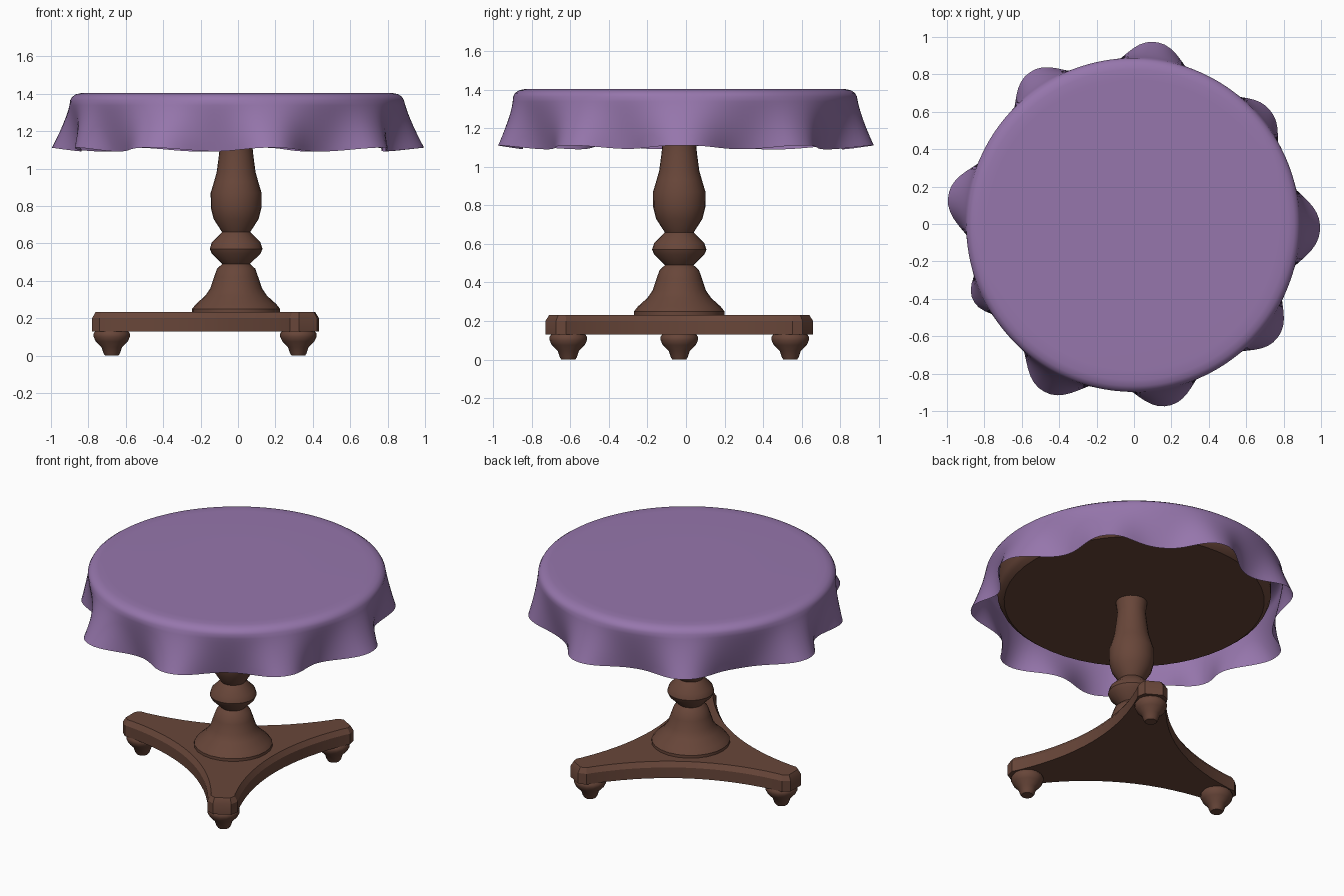
import bpy, bmesh, math
from mathutils import Vector

if "Cube" in bpy.data.objects:
    bpy.data.objects.remove(bpy.data.objects["Cube"])

CX, CY = -0.01, -0.035          # pedestal axis


def material(name, rgb):
    m = bpy.data.materials.new(name)
    m.diffuse_color = (*rgb, 1)
    m.use_nodes = True
    m.node_tree.nodes["Principled BSDF"].inputs["Base Color"].default_value = m.diffuse_color
    return m


WOOD = material("brown wood", (0.138, 0.061, 0.041))
CLOTH = material("purple cloth", (0.305, 0.181, 0.413))


def finish(bm, name, mat, angle=35, loc=(0, 0, 0)):
    me = bpy.data.meshes.new(name)
    bm.to_mesh(me)
    bm.free()
    ob = bpy.data.objects.new(name, me)
    ob.location = loc
    me.materials.append(mat)
    bpy.context.collection.objects.link(ob)
    bpy.ops.object.select_all(action='DESELECT')
    ob.select_set(True)
    bpy.context.view_layer.objects.active = ob
    bpy.ops.object.shade_smooth_by_angle(angle=math.radians(angle))
    return ob


def rings(point, rows, n, cap_first=True, cap_last=True):
    """Skin closed rings; point(row, angle) gives each vertex."""
    bm = bmesh.new()
    grid = [[bm.verts.new(point(r, 2 * math.pi * i / n)) for i in range(n)] for r in rows]
    for a, b in zip(grid, grid[1:]):
        for i in range(n):
            j = (i + 1) % n
            bm.faces.new((a[i], a[j], b[j], b[i]))
    if cap_first:
        bm.faces.new(grid[0][::-1])
    if cap_last:
        bm.faces.new(grid[-1])
    bmesh.ops.recalc_face_normals(bm, faces=bm.faces)
    return bm


def lathe(name, profile, loc, n=24, angle=35):
    bm = rings(lambda p, a: (p[0] * math.cos(a), p[0] * math.sin(a), p[1]), profile, n)
    return finish(bm, name, WOOD, angle, loc)


# Turned pedestal column
lathe("column", [(.235, .225), (.235, .25), (.215, .275), (.165, .32), (.138, .36),
                 (.118, .42), (.102, .465), (.074, .49), (.13, .545), (.141, .57),
                 (.13, .605), (.075, .66), (.12, .73), (.135, .79), (.136, .87),
                 (.118, .93), (.104, .98), (.092, 1.07), (.086, 1.13), (.095, 1.21)],
      (CX, CY, 0))

# Wooden table top under the cloth
lathe("table_top", [(.78, 1.20), (.805, 1.22), (.82, 1.25), (.82, 1.38)], (-.01, -.01, 0), 48)

# Three-armed base plate with concave sides
LEGS = [math.radians(a) for a in (60, 180, 300)]
outline = []
for a in LEGS:
    u, v = Vector((math.cos(a), math.sin(a))), Vector((-math.sin(a), math.cos(a)))
    for r, w in ((.73, -.09), (.77, -.055), (.77, .055), (.73, .09)):
        outline.append(u * r + v * w)
    b = a + math.pi / 3                       # bisector towards the next arm
    nxt = a + 2 * math.pi / 3
    p0 = u * .69 + v * .092
    p2 = (Vector((math.cos(nxt), math.sin(nxt))) * .69
          - Vector((-math.sin(nxt), math.cos(nxt))) * .092)
    c = Vector((math.cos(b), math.sin(b))) * .18
    for i in range(15):
        t = i / 14
        outline.append(p0 * (1 - t) ** 2 + c * 2 * t * (1 - t) + p2 * t * t)
bm = bmesh.new()
bottom = bm.faces.new([bm.verts.new((p.x, p.y, .13)) for p in outline])
ext = bmesh.ops.extrude_face_region(bm, geom=[bottom], use_keep_orig=True)
bmesh.ops.translate(bm, vec=(0, 0, .07), verts=[e for e in ext["geom"] if isinstance(e, bmesh.types.BMVert)])
bmesh.ops.recalc_face_normals(bm, faces=bm.faces)
top = max(bm.faces, key=lambda f: f.calc_center_median().z)
bmesh.ops.inset_region(bm, faces=[top], thickness=.02, depth=0)
for v in top.verts:
    v.co.z = .232
finish(bm, "base_plate", WOOD, 30, (CX, CY, 0))

# Turned bun feet
for i, a in enumerate(LEGS):
    lathe(f"foot_{i + 1}", [(.036, 0), (.044, .012), (.055, .045), (.085, .075), (.097, .1),
                            (.097, .118), (.085, .135)],
          (CX + .665 * math.cos(a), CY + .665 * math.sin(a), 0), 16, 40)

# Draped cloth: (fold direction, reach at the hem, half width) in degrees / units
FOLDS = [(-1, 1.0, 9.5), (40, .955, 8.5), (83, .985, 8.5), (124, .985, 8.5), (171, 1.0, 9),
         (205, .945, 6.5), (242, 1.01, 9), (281, .985, 8.5), (322, .98, 8.5)]
VALLEY = .835


def hem(a):
    d = math.degrees(a)
    r = g = 0
    for c, reach, w in FOLDS:
        x = (d - c + 180) % 360 - 180
        k = math.exp(-.5 * abs(x / w) ** 2.3)
        r += (reach - VALLEY) * k
        g += k
    return VALLEY + r, g


def cloth_point(row, a):
    r, z, t = row
    h, g = hem(a)
    rad = r + (h - .9) * t
    z += .022 * g * t
    return (-.005 + rad * math.cos(a), -.005 + rad * math.sin(a), z)


rows = [(.4, 1.405, 0), (.78, 1.405, 0), (.83, 1.404, 0), (.862, 1.397, 0),
        (.882, 1.383, 0), (.892, 1.365, 0)]
for i in range(1, 11):
    s = i / 10
    rows.append((.893 + .007 * s, 1.365 - .275 * s, s ** 1.25))
bm = rings(cloth_point, rows, 180, cap_first=True, cap_last=False)
if max(bm.faces, key=lambda f: f.calc_area()).normal.z < 0:
    bmesh.ops.reverse_faces(bm, faces=bm.faces)
finish(bm, "table_cloth", CLOTH, 60)
